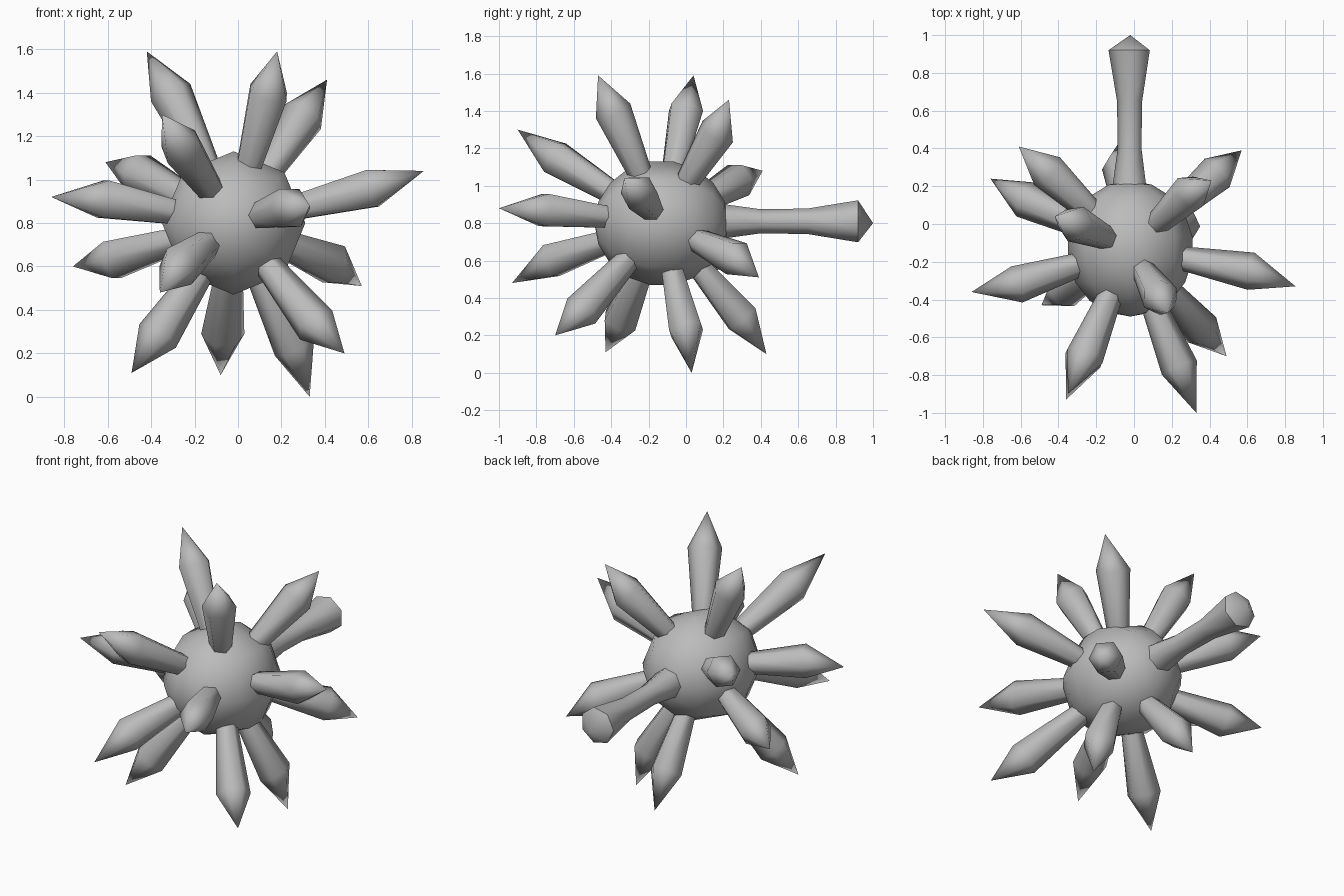
import bpy, bmesh, math
from mathutils import Vector, Matrix

if "Cube" in bpy.data.objects:
    bpy.data.objects.remove(bpy.data.objects["Cube"])

C = Vector((-0.02, -0.13, 0.80))      # centre of the ball

grey = bpy.data.materials.new("grey")
grey.diffuse_color = (0.5, 0.5, 0.5, 1)
grey.use_nodes = True
grey.node_tree.nodes["Principled BSDF"].inputs["Base Color"].default_value = grey.diffuse_color


def finish(bm, name, angle):
    bmesh.ops.recalc_face_normals(bm, faces=bm.faces[:])
    me = bpy.data.meshes.new(name)
    bm.to_mesh(me)
    bm.free()
    me.materials.append(grey)
    ob = bpy.data.objects.new(name, me)
    bpy.context.collection.objects.link(ob)
    bpy.ops.object.select_all(action='DESELECT')
    ob.select_set(True)
    bpy.context.view_layer.objects.active = ob
    bpy.ops.object.shade_smooth_by_angle(angle=math.radians(angle))
    return ob


def lofted(name, rings, tip, axis, sides, angle):
    """Rings of (centre, radius) around an axis, closed with a pointed tip."""
    bm = bmesh.new()
    q = Vector(axis).to_track_quat('Z', 'Y')
    loops = []
    for c, r in rings:
        loops.append([bm.verts.new(Vector(c) + q @ Vector(
            (r * math.cos(a), r * math.sin(a), 0)))
            for a in (2 * math.pi * i / sides for i in range(sides))])
    for lo, hi in zip(loops, loops[1:]):
        for i in range(sides):
            j = (i + 1) % sides
            bm.faces.new((lo[i], lo[j], hi[j], hi[i]))
    t = bm.verts.new(tip)
    for i in range(sides):
        bm.faces.new((loops[-1][i], loops[-1][(i + 1) % sides], t))
    bm.faces.new(loops[0][::-1])
    return finish(bm, name, angle)


# Ball: few-sided sphere with its poles along y
bm = bmesh.new()
bmesh.ops.create_uvsphere(bm, u_segments=8, v_segments=9, radius=1)
bm.transform(Matrix.Translation(C) @ Matrix.Diagonal((0.335, 0.36, 0.335, 1))
             @ Matrix.Rotation(math.pi / 2, 4, 'X'))
finish(bm, "ball", 50)

# Stalk at the back, flaring into a blunt knob
stalk = [(0.15, 0.10), (0.23, 0.09), (0.40, 0.066), (0.65, 0.070), (0.92, 0.115)]
lofted("back_stalk", [((-0.02, y, 0.81), r) for y, r in stalk],
       (-0.02, 1.0, 0.80), (0, 1, 0), 7, 55)

# Spikes: (centre of the widest ring, tip)
spikes = [
    ((-0.31, 0.00, 1.40), (-0.42, 0.04, 1.59)),
    ((0.14, -0.39, 1.40), (0.18, -0.47, 1.59)),
    ((0.30, 0.17, 1.29), (0.41, 0.23, 1.46)),
    ((0.62, -0.25, 0.96), (0.855, -0.33, 1.04)),
    ((-0.62, -0.32, 0.91), (-0.86, -0.36, 0.92)),
    ((-0.46, 0.28, 1.03), (-0.61, 0.41, 1.08)),
    ((-0.26, -0.70, 1.15), (-0.35, -0.90, 1.30)),
    ((0.24, -0.76, 0.87), (0.33, -1.00, 0.88)),
    ((-0.27, -0.72, 0.60), (-0.36, -0.93, 0.48)),
    ((-0.58, 0.13, 0.63), (-0.76, 0.24, 0.60)),
    ((-0.37, -0.35, 0.28), (-0.49, -0.43, 0.11)),
    ((-0.07, 0.30, 0.29), (-0.08, 0.43, 0.10)),
    ((0.26, 0.00, 0.23), (0.33, 0.03, 0.00)),
    ((0.36, -0.56, 0.33), (0.49, -0.70, 0.20)),
    ((0.44, 0.27, 0.61), (0.57, 0.39, 0.51)),
]
for n, (mid, tip) in enumerate(spikes, 1):
    mid = Vector(mid)
    axis = (mid - C).normalized()
    lofted(f"spike_{n:02d}", [(C + axis * 0.2, 0.055), (mid, 0.1)],
           tip, axis, 6, 62)
